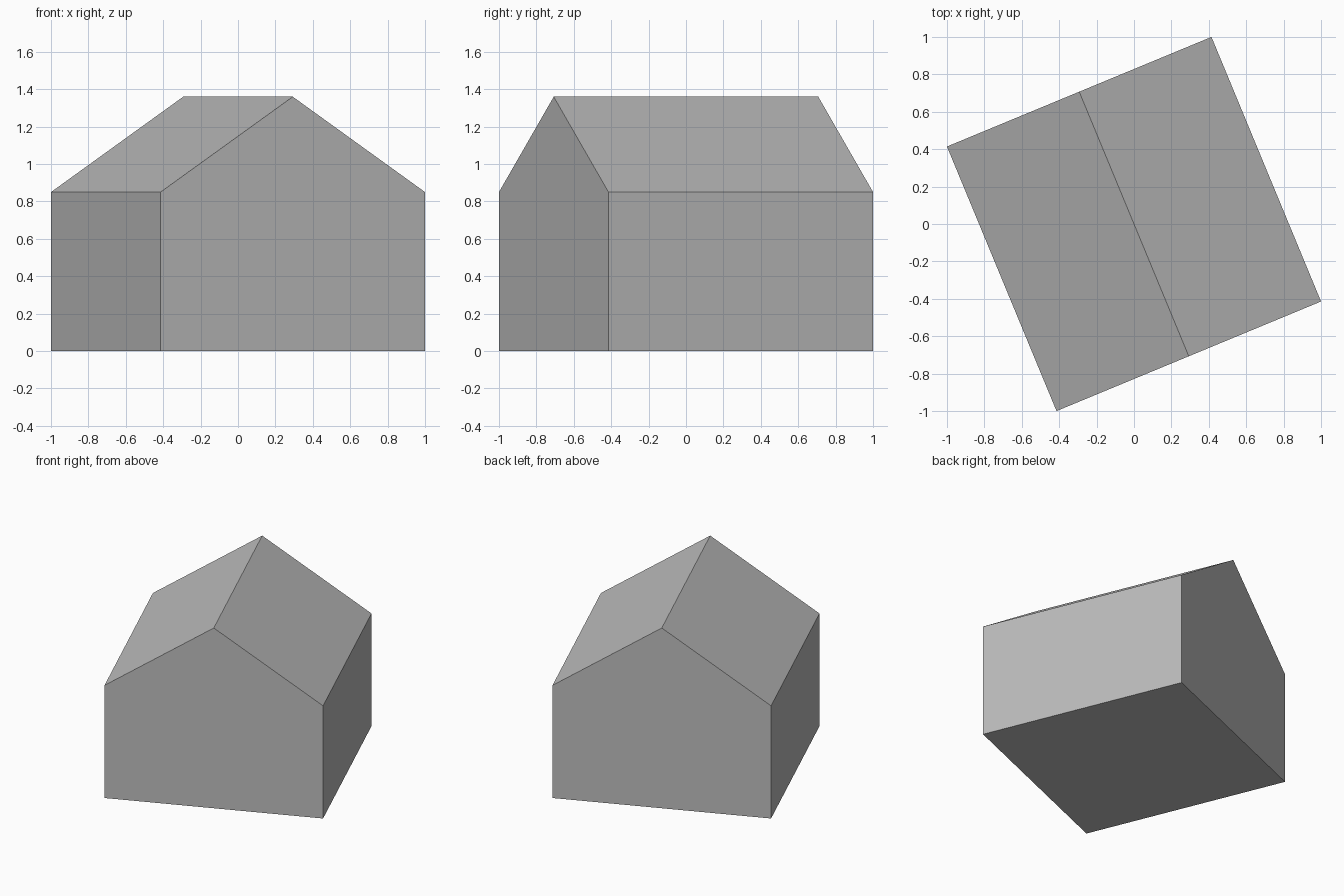
import bpy
import bmesh
import math
from mathutils import Matrix

cube = bpy.data.objects.get("Cube")
if cube:
    bpy.data.objects.remove(cube, do_unlink=True)

SIDE = 1.531            # square footprint
EAVE, RIDGE = 0.85, 1.36
TURN = math.radians(22.5)

# One plain grey for the whole building
grey = bpy.data.materials.new("plain_grey")
grey.use_nodes = True
colour = (0.5, 0.5, 0.5, 1.0)
grey.diffuse_color = colour
grey.node_tree.nodes["Principled BSDF"].inputs["Base Color"].default_value = colour

# Gable profile, extruded along the ridge
h = SIDE / 2
profile = [(-h, 0), (h, 0), (h, EAVE), (0, RIDGE), (-h, EAVE)]
bm = bmesh.new()
gable = bm.faces.new([bm.verts.new((x, -h, z)) for x, z in profile])
extruded = bmesh.ops.extrude_face_region(bm, geom=[gable], use_keep_orig=True)
back = [v for v in extruded["geom"] if isinstance(v, bmesh.types.BMVert)]
bmesh.ops.translate(bm, verts=back, vec=(0, SIDE, 0))
bmesh.ops.recalc_face_normals(bm, faces=bm.faces)

# Turn the house on its plot
bmesh.ops.transform(bm, matrix=Matrix.Rotation(TURN, 4, "Z"), verts=bm.verts)

mesh = bpy.data.meshes.new("gabled_house")
bm.to_mesh(mesh)
bm.free()
mesh.materials.append(grey)
house = bpy.data.objects.new("gabled_house", mesh)
bpy.context.collection.objects.link(house)
